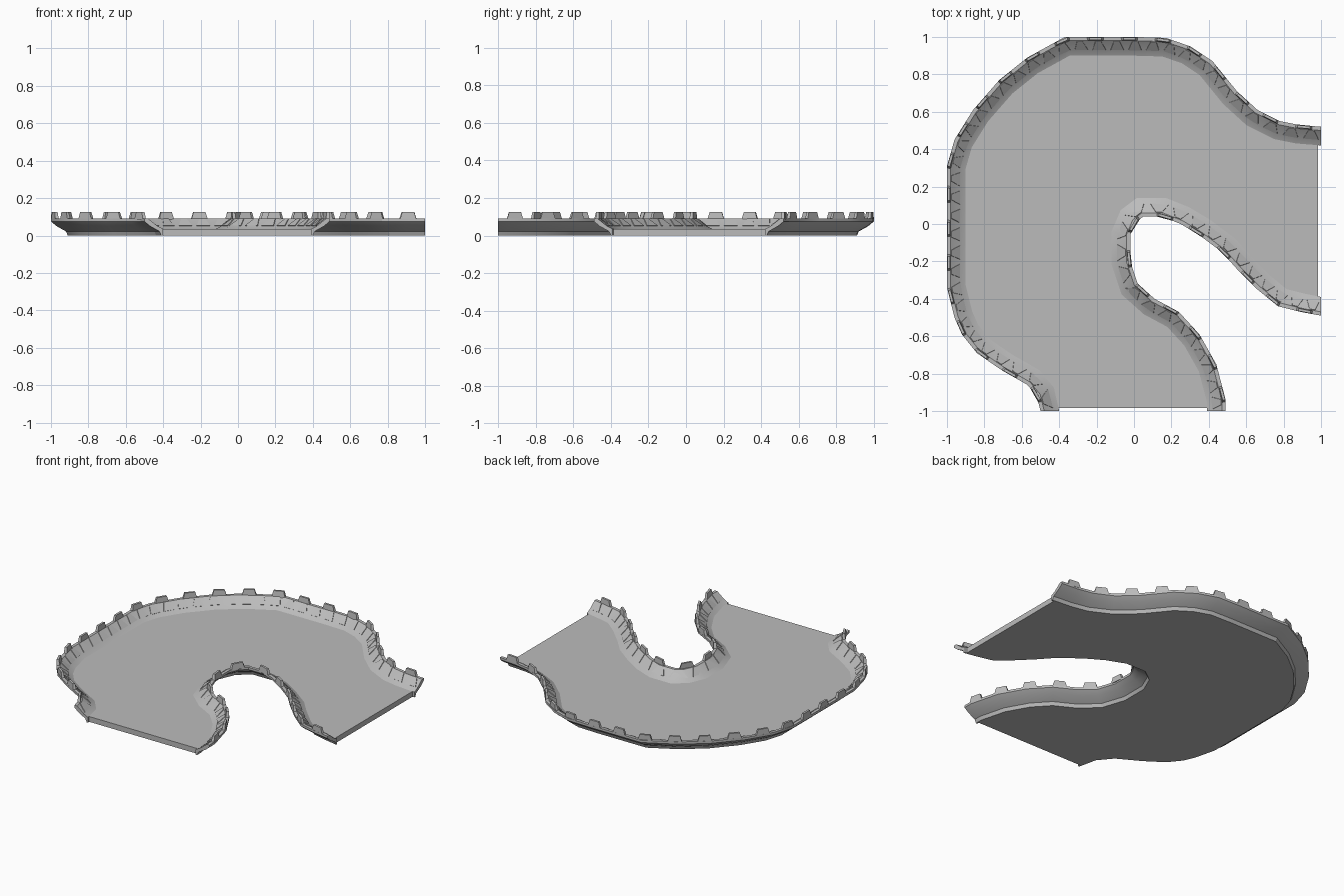
import bpy
import bmesh
from mathutils import Vector

cube = bpy.data.objects.get("Cube")
if cube:
    bpy.data.objects.remove(cube, do_unlink=True)

grey = bpy.data.materials.new("stone_grey")
grey.use_nodes = True
COLOUR = (0.5, 0.5, 0.5, 1)
grey.diffuse_color = COLOUR
grey.node_tree.nodes["Principled BSDF"].inputs["Base Color"].default_value = COLOUR

# Rim outlines, each with the floor on its left
OUTER = [(1, .52), (.88, .53), (.78, .55), (.66, .61), (.55, .71), (.42, .87),
         (.3, .95), (.17, .995), (0, 1), (-.37, 1), (-.57, .89), (-.72, .77),
         (-.86, .61), (-.96, .45), (-1, .31), (-1, -.34), (-.96, -.5),
         (-.92, -.59), (-.84, -.69), (-.71, -.78), (-.57, -.86), (-.52, -.92), (-.5, -1)]
INNER = [(.49, -1), (.49, -.94), (.44, -.75), (.35, -.59), (.24, -.47), (.11, -.4),
         (.02, -.32), (-.02, -.2), (-.02, -.06), (.01, .01), (.05, .04), (.15, .04),
         (.25, 0), (.35, -.06), (.47, -.15), (.55, -.24), (.66, -.35), (.77, -.44),
         (.89, -.47), (1, -.49)]
# Rail cross-section: distance in from the rim, height
PROFILE = [(0, .09), (0, .075), (.03, .05), (.08, .022), (.09, 0), (.1, 0),
           (.1, .035), (.07, .05), (.02, .09)]


def make_object(name, bm):
    bmesh.ops.recalc_face_normals(bm, faces=bm.faces)
    mesh = bpy.data.meshes.new(name)
    bm.to_mesh(mesh)
    bm.free()
    mesh.materials.append(grey)
    obj = bpy.data.objects.new(name, mesh)
    bpy.context.collection.objects.link(obj)
    return obj


class Rim:
    """An outline with mitred inward normals, addressed by arc length."""

    def __init__(self, points, start, end):
        self.p = [Vector(q) for q in points]
        side = [Vector((a.y - b.y, b.x - a.x)).normalized()
                for a, b in zip(self.p, self.p[1:])]
        self.n = [Vector(start)]
        for a, b in zip(side, side[1:]):
            self.n.append((a + b) / (1 + a.dot(b)))
        self.n.append(Vector(end))
        self.s = [0]
        for a, b in zip(self.p, self.p[1:]):
            self.s.append(self.s[-1] + (b - a).length)

    def corner(self, i, d, z):
        return (*(self.p[i] + self.n[i] * d), z)

    def place(self, s, d, z):
        i = max(k for k in range(len(self.s) - 1) if self.s[k] <= max(s, 0))
        t = (s - self.s[i]) / (self.s[i + 1] - self.s[i])
        q = self.p[i].lerp(self.p[i + 1], t) + self.n[i].lerp(self.n[i + 1], t) * d
        return (*q, z)


def sweep_rail(name, rim):
    bm = bmesh.new()
    rings = [[bm.verts.new(rim.corner(i, d, z)) for d, z in PROFILE]
             for i in range(len(rim.p))]
    count = len(PROFILE)
    for a, b in zip(rings, rings[1:]):
        for k in range(count):
            m = (k + 1) % count
            bm.faces.new((a[k], a[m], b[m], b[k]))
    bm.faces.new(rings[0])
    bm.faces.new(rings[-1])
    return make_object(name, bm)


def add_blocks(name, rim, spacing, low, high, wide, narrow):
    """Tapered blocks along the rim; low and high are (d, z) pairs, back then front."""
    bm = bmesh.new()
    total = rim.s[-1]
    count = round(total / spacing)
    for i in range(count):
        mid = (i + .5) * total / count
        rows = []
        for pair, width in ((low, wide), (high, narrow)):
            rows.append([bm.verts.new(rim.place(mid + side * width / 2, d, z))
                         for side, (d, z) in zip((-1, 1, 1, -1), (pair[0], pair[0], pair[1], pair[1]))])
        bm.faces.new(rows[0])
        bm.faces.new(rows[1])
        for k in range(4):
            m = (k + 1) % 4
            bm.faces.new((rows[0][k], rows[0][m], rows[1][m], rows[1][k]))
    return make_object(name, bm)


outer = Rim(OUTER, (0, -1), (1, 0))
inner = Rim(INNER, (-1, 0), (0, 1))

for label, rim in (("outer", outer), ("inner", inner)):
    rail = sweep_rail(label + "_rail", rim)
    # Battlement teeth on the rim
    add_blocks(label + "_teeth", rim, .18, ((0, .085), (.02, .085)),
               ((.002, .125), (.016, .125)), .09, .065)
    # Shallow trapezoid panels on the inner slope
    add_blocks(label + "_slope_panels", rim, .1, ((.066, .05), (.071, .054)),
               ((.02, .087), (.025, .091)), .075, .03)

# Floor slab, stopping just short of the open ends
bm = bmesh.new()
ring = [r.corner(i, .095, 0) for r in (outer, inner) for i in range(len(r.p))]
base = bm.faces.new([bm.verts.new((min(x, .985), max(y, -.985), 0)) for x, y, z in ring])
top = bmesh.ops.extrude_face_region(bm, geom=[base], use_keep_orig=True)["geom"]
bmesh.ops.translate(bm, vec=(0, 0, .035), verts=[v for v in top if isinstance(v, bmesh.types.BMVert)])
make_object("floor", bm)

# Soften the rail bends while keeping the profile creases sharp
for label in ("outer_rail", "inner_rail"):
    obj = bpy.data.objects[label]
    bpy.ops.object.select_all(action="DESELECT")
    obj.select_set(True)
    bpy.context.view_layer.objects.active = obj
    bpy.ops.object.shade_smooth_by_angle(angle=.4)
